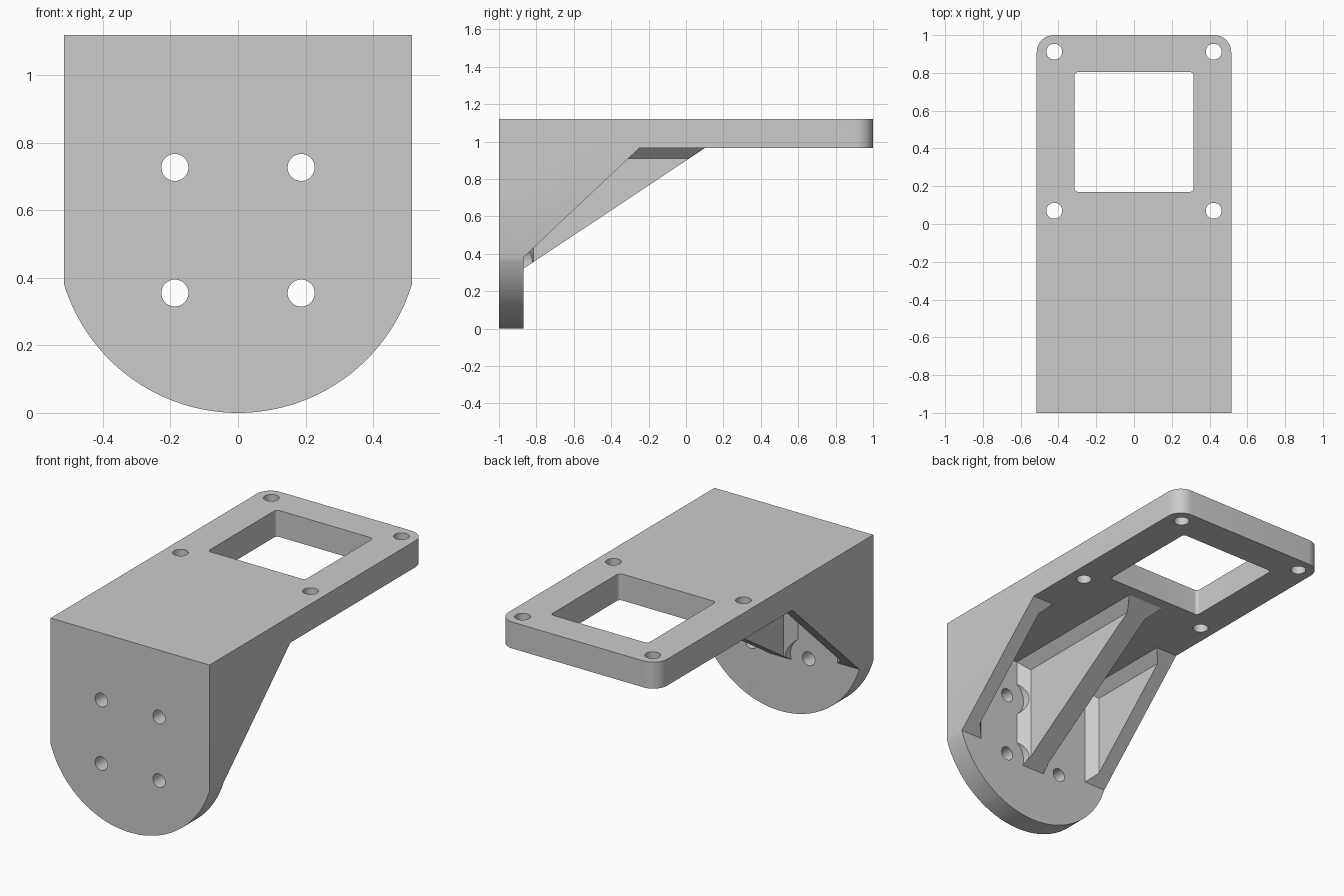
import bpy, bmesh, math
from mathutils import Vector

cube = bpy.data.objects.get("Cube")
if cube:
    bpy.data.objects.remove(cube, do_unlink=True)

W, H = 0.515, 1.12            # half width, height
FRONT, UNDER = -0.87, 0.965   # inner faces of the upright and top plates

grey = bpy.data.materials.new("light grey")
grey.use_nodes = True
grey.diffuse_color = (0.6, 0.6, 0.6, 1)
grey.node_tree.nodes["Principled BSDF"].inputs["Base Color"].default_value = (0.6, 0.6, 0.6, 1)


def make(name, bm):
    bmesh.ops.recalc_face_normals(bm, faces=bm.faces[:])
    mesh = bpy.data.meshes.new(name)
    bm.to_mesh(mesh)
    bm.free()
    mesh.materials.append(grey)
    ob = bpy.data.objects.new(name, mesh)
    bpy.context.collection.objects.link(ob)
    return ob


def prism(points, axis, lo, hi):
    """Extrude a 2D outline along an axis, the other two axes in order."""
    def place(p):
        c = list(p)
        c.insert(axis, lo)
        return c
    bm = bmesh.new()
    face = bm.faces.new([bm.verts.new(place(p)) for p in points])
    moved = bmesh.ops.extrude_face_region(bm, geom=[face])["geom"]
    shift = Vector((0, 0, 0))
    shift[axis] = hi - lo
    bmesh.ops.translate(bm, vec=shift, verts=[v for v in moved if isinstance(v, bmesh.types.BMVert)])
    return bm


def rect(a, b, c, d):
    return [(a, c), (b, c), (b, d), (a, d)]


def circle(u, v, r, n=40):
    return [(u + r * math.cos(2 * math.pi * i / n), v + r * math.sin(2 * math.pi * i / n)) for i in range(n)]


def round_edges(bm, axis, r, test):
    other = [i for i in range(3) if i != axis]
    edges = [e for e in bm.edges
             if all(abs(e.verts[0].co[i] - e.verts[1].co[i]) < 1e-5 for i in other) and test(e.verts[0].co)]
    bmesh.ops.bevel(bm, geom=edges, offset=r, segments=10, profile=0.5, affect='EDGES')


# Side profile: upright plate, sloping centre rib and top plate
profile = [(-1, 0), (FRONT, 0), (FRONT, 0.32), (0.1, UNDER), (1, UNDER), (1, H), (-1, H)]
bm = prism(profile, 0, -W, W)
round_edges(bm, 2, 0.09, lambda co: co.y > 0.99)
bracket = make("mounting_bracket", bm)


def cut(name, bm, operation='DIFFERENCE'):
    cutter = make(name, bm)
    cutter.hide_render = True
    mod = bracket.modifiers.new(name, 'BOOLEAN')
    mod.operation, mod.solver, mod.object = operation, 'EXACT', cutter
    bpy.context.view_layer.objects.active = bracket
    bpy.ops.object.modifier_apply(modifier=name)
    bpy.data.objects.remove(cutter, do_unlink=True)


# Rounded lower edge of the upright plate
side_z = 0.38
radius = (W * W + side_z * side_z) / (2 * side_z)
half = math.asin(W / radius)
arc = [(radius * math.sin(half * i / 32), radius - radius * math.cos(half * i / 32)) for i in range(-32, 33)]
cut("front_outline", prism(arc + [(W, 2), (-W, 2)], 1, -2, 2), 'INTERSECT')

# Bays between the ribs, with chamfered inner corners
RIB, WALL, CHAMFER = 0.0625, 0.43, 0.055
for s in (-1, 1):
    slope = [(FRONT, side_z), (-0.25, UNDER), (0.5, UNDER), (FRONT, -0.1)]
    cut("side_rib_slope", prism(slope, 0, *sorted((s * 0.25, s * 0.7))))

    bay = prism(rect(FRONT, 0.6, -0.2, UNDER), 0, *sorted((s * RIB, s * WALL)))
    for x, inward in ((RIB, 1), (WALL, -1)):
        for normal in ((-inward * s, -1, 0), (-inward * s, 0, 1)):
            point = (s * (x + inward * CHAMFER), FRONT, UNDER)
            res = bmesh.ops.bisect_plane(bay, geom=bay.verts[:] + bay.edges[:] + bay.faces[:],
                                         plane_co=point, plane_no=normal, clear_outer=True)
            rim = [g for g in res["geom_cut"] if isinstance(g, bmesh.types.BMEdge)]
            bmesh.ops.holes_fill(bay, edges=rim, sides=0)
    cut("rib_bay", bay)

    # Screw holes with head clearance in the upright plate
    for z in (0.355, 0.727):
        cut("front_hole", prism(circle(s * 0.187, z, 0.04), 1, -1.1, -0.8))
        cut("head_clearance", prism(circle(s * 0.187, z, 0.118), 1, FRONT, -0.6))
    # Screw holes in the top plate
    for y in (0.07, 0.912):
        cut("top_hole", prism(circle(s * 0.422, y, 0.042), 2, 0.9, 1.2))

# Window in the top plate
window = prism(rect(-0.315, 0.315, 0.17, 0.805), 2, 0.9, 1.2)
round_edges(window, 2, 0.02, lambda co: True)
cut("window", window)

bpy.ops.object.select_all(action='DESELECT')
bracket.select_set(True)
bpy.context.view_layer.objects.active = bracket
bpy.ops.object.shade_smooth_by_angle(angle=math.radians(25))
